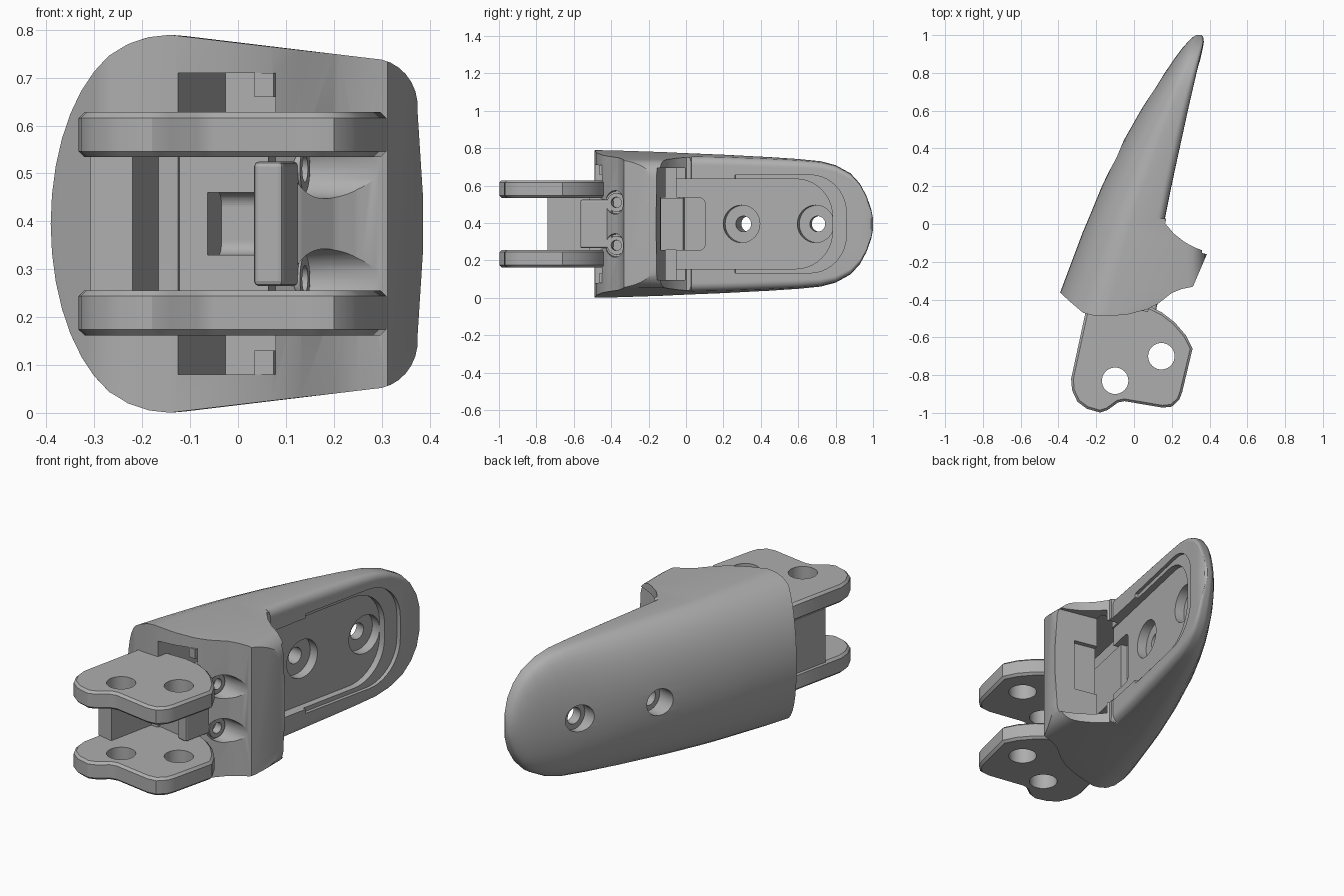
import bpy, bmesh, math
from mathutils import Matrix

if "Cube" in bpy.data.objects:
    bpy.data.objects.remove(bpy.data.objects["Cube"])

MID = 0.395
# local frame: x points out of the open side, y runs along the inner face
TILT = Matrix.Translation((0, 0, MID)) @ Matrix.Rotation(math.radians(-12.1), 4, 'Z')

mat = bpy.data.materials.new("plain_grey")
mat.use_nodes = True
GREY = (0.42, 0.42, 0.42, 1)
mat.diffuse_color = GREY
mat.node_tree.nodes["Principled BSDF"].inputs["Base Color"].default_value = GREY


def loft(name, rings, matrix=Matrix()):
    """Closed solid through a list of equal-length point rings."""
    bm = bmesh.new()
    rows = [[bm.verts.new(p) for p in ring] for ring in rings]
    n = len(rows[0])
    for a, b in zip(rows, rows[1:]):
        for i in range(n):
            j = (i + 1) % n
            bm.faces.new((a[i], a[j], b[j], b[i]))
    bm.faces.new(rows[0])
    bm.faces.new(rows[-1])
    bmesh.ops.recalc_face_normals(bm, faces=bm.faces)
    mesh = bpy.data.meshes.new(name)
    bm.to_mesh(mesh)
    bm.free()
    mesh.transform(matrix)
    mesh.materials.append(mat)
    ob = bpy.data.objects.new(name, mesh)
    bpy.context.collection.objects.link(ob)
    return ob


def prism_z(name, outline, z0, z1):
    return loft(name, [[(x, y, z) for x, y in outline] for z in (z0, z1)])


def box(name, v, u, z):
    """Tilted box with half height z."""
    ring = [(v[0], u[0]), (v[1], u[0]), (v[1], u[1]), (v[0], u[1])]
    return loft(name, [[(x, y, h) for x, y in ring] for h in (-z, z)], TILT)


def rod(name, v, u, z, r, r2=None):
    """Round bar along the tilted outward direction."""
    rings = []
    for x, rad in ((v[0], r), (v[1], r2 or r)):
        rings.append([(x, u + rad * math.cos(a), z + rad * math.sin(a))
                      for a in [math.tau * i / 40 for i in range(40)]])
    return loft(name, rings, TILT)


def slot(name, v, u0, u1, half, r):
    """Tray shape with a rounded far end."""
    pts = [(u0, -half)]
    for sign in (-1, 1):
        for i in range(11):
            a = math.pi / 2 * (i / 10 if sign > 0 else i / 10 - 1)
            pts.append((u1 - r + r * math.cos(a), sign * (half - r) + r * math.sin(a)))
    pts.append((u0, half))
    return loft(name, [[(x, u, z) for u, z in pts] for x in v], TILT)


def apply(ob, mod):
    bpy.ops.object.select_all(action='DESELECT')
    bpy.context.view_layer.objects.active = ob
    ob.select_set(True)
    bpy.ops.object.modifier_apply(modifier=mod.name)


def boolean(ob, other, op='DIFFERENCE'):
    mod = ob.modifiers.new("cut", 'BOOLEAN')
    mod.operation, mod.object, mod.solver = op, other, 'EXACT'
    other.hide_render = True
    apply(ob, mod)
    bpy.data.objects.remove(other)


def bevel(ob, width, segments=1):
    mod = ob.modifiers.new("bevel", 'BEVEL')
    mod.width, mod.segments = width, segments
    mod.limit_method, mod.angle_limit = 'ANGLE', math.radians(50)
    apply(ob, mod)


def smooth(ob, angle=30):
    bpy.ops.object.select_all(action='DESELECT')
    bpy.context.view_layer.objects.active = ob
    ob.select_set(True)
    bpy.ops.object.shade_smooth_by_angle(angle=math.radians(angle))


def section(y, back, edge, inner, h, r):
    """Cross-section: elliptic back, sloping sides, rounded inner corners."""
    half = []
    for i in range(11):
        a = math.pi / 2 * i / 10
        half.append((edge - (edge - back) * math.cos(a), h * math.sin(a)))
    top = h - 0.12 * (inner - r - edge)
    for i in range(9):
        a = math.pi / 2 * (1 - i / 8)
        half.append((inner - r + r * math.cos(a) - 0.015 * i / 8 * min(1, r * 10),
                     top - r + r * math.sin(a)))
    half.append((inner, 0))
    low = [(x, -z) for x, z in half[-2:0:-1]]
    return [(x, y, MID + z) for x, z in half + low]


# Shell: y, back x, crease x, inner x, half height, corner radius
STATIONS = [
    (-0.6, -0.47, -0.17, 0.39, 0.397, 0.11), (-0.36, -0.39, -0.11, 0.39, 0.392, 0.11),
    (-0.12, -0.3, -0.05, 0.39, 0.384, 0.11), (-0.04, -0.27, -0.03, 0.39, 0.38, 0.1),
    (0.03, -0.24, -0.01, 0.17, 0.377, 0.05), (0.2, -0.17, 0.05, 0.204, 0.37, 0.05),
    (0.45, -0.05, 0.14, 0.259, 0.357, 0.05), (0.6, 0.035, 0.195, 0.291, 0.347, 0.045),
    (0.72, 0.11, 0.238, 0.318, 0.335, 0.04), (0.8, 0.163, 0.268, 0.335, 0.314, 0.035),
    (0.88, 0.217, 0.297, 0.353, 0.27, 0.03), (0.93, 0.255, 0.315, 0.364, 0.215, 0.025),
    (0.965, 0.286, 0.328, 0.37, 0.15, 0.02), (0.99, 0.312, 0.337, 0.366, 0.08, 0.014),
    (1.0, 0.33, 0.342, 0.356, 0.03, 0.006)]
shell = loft("shell", [section(*s) for s in STATIONS])

# Plan outline trims the front end and the bridge
PLAN = [(-0.395, -0.36), (-0.34, -0.41), (-0.27, -0.47), (-0.22, -0.483), (-0.13, -0.488),
        (-0.03, -0.478), (0.07, -0.452), (0.13, -0.42), (0.2, -0.365), (0.25, -0.345),
        (0.312, -0.332), (0.39, -0.15), (0.33, -0.128), (0.27, -0.097), (0.21, -0.05),
        (0.165, 0.003), (0.4, 1.04), (0.26, 1.04), (-0.1, 0.45)]
boolean(shell, prism_z("plan_trim", PLAN, -0.2, 1.0), 'INTERSECT')

# Hollows: front slot, tongue pocket, window behind the bridge, long tray and its lip
boolean(shell, box("front_slot", (-0.02, 0.17), (-0.65, -0.03), 0.315))
boolean(shell, slot("tongue_pocket", (0.04, 0.3), -0.1, 0.125, 0.14, 0.03))
boolean(shell, box("window", (0.11, 0.6), (-0.075, 0.03), 0.3))
boolean(shell, slot("tray", (0.1, 0.6), -0.06, 0.83, 0.24, 0.2))
boolean(shell, slot("tray_lip", (0.135, 0.6), 0.3, 0.91, 0.262, 0.2))

# Screw holes through the tray, sunk on both sides
for u, back in ((0.325, -0.09), (0.73, 0.0)):
    boolean(shell, rod("sink", (0.05, 0.12), u, 0, 0.1))
    boolean(shell, rod("hole", (-0.6, 0.2), u, 0, 0.042))
    boolean(shell, rod("back_sink", (-0.6, back), u, 0, 0.07))

# Scoops with screw holes in front of the bridge
for z in (-0.115, 0.115):
    boolean(shell, rod("scoop", (0.2, 0.7), -0.335, z, 0.06, 0.085))
    boolean(shell, rod("scoop_hole", (0.1, 0.25), -0.335, z, 0.03))
    washer = rod("screw_washer", (0.19, 0.215), -0.335, z, 0.05)
    boolean(washer, rod("washer_hole", (0.1, 0.3), -0.335, z, 0.028))
    smooth(washer)
smooth(shell, 28)

# Hinge plates
PLATE = [(-0.255, -0.46), (-0.333, -0.82), (-0.328, -0.88), (-0.3, -0.94), (-0.25, -0.978),
         (-0.18, -0.998), (-0.14, -0.985), (-0.085, -0.945), (-0.05, -0.938), (0.15, -0.972),
         (0.2, -0.967), (0.24, -0.93), (0.255, -0.89), (0.31, -0.66), (0.275, -0.59),
         (0.215, -0.52), (0.15, -0.47), (0.09, -0.44), (0, -0.42), (-0.15, -0.42)]
for side, z0, z1 in (("lower", 0.162, 0.256), ("upper", 0.534, 0.628)):
    plate = prism_z(side + "_hinge_plate", PLATE, z0, z1)
    bevel(plate, 0.012)
    for x, y in ((-0.1, -0.83), (0.145, -0.7)):
        ring = [(x + 0.07 * math.cos(math.tau * i / 40),
                 y + 0.07 * math.sin(math.tau * i / 40)) for i in range(40)]
        boolean(plate, prism_z("pin_hole", ring, 0, 1))
    smooth(plate)

# Hinge web, post and tongue between the plates
box("hinge_web", (-0.15, -0.06), (-0.77, -0.42), 0.142)
post = box("hinge_post", (0.147, 0.21), (-0.535, -0.36), 0.13)
bevel(post, 0.01, 2)
tongue = box("hinge_tongue", (-0.06, 0.17), (-0.49, -0.3), 0.142)
boolean(tongue, slot("tongue_recess", (0.04, 0.14), -0.6, -0.35, 0.065, 0.03))
box("tongue_plate", (0.0, 0.075), (-0.31, 0.0), 0.139)

# Small steps inside the front slot
for z in (0.29, -0.29):
    step = box("slot_step", (0.13, 0.17), (-0.44, -0.3), 0.025)
    step.location.z = z
